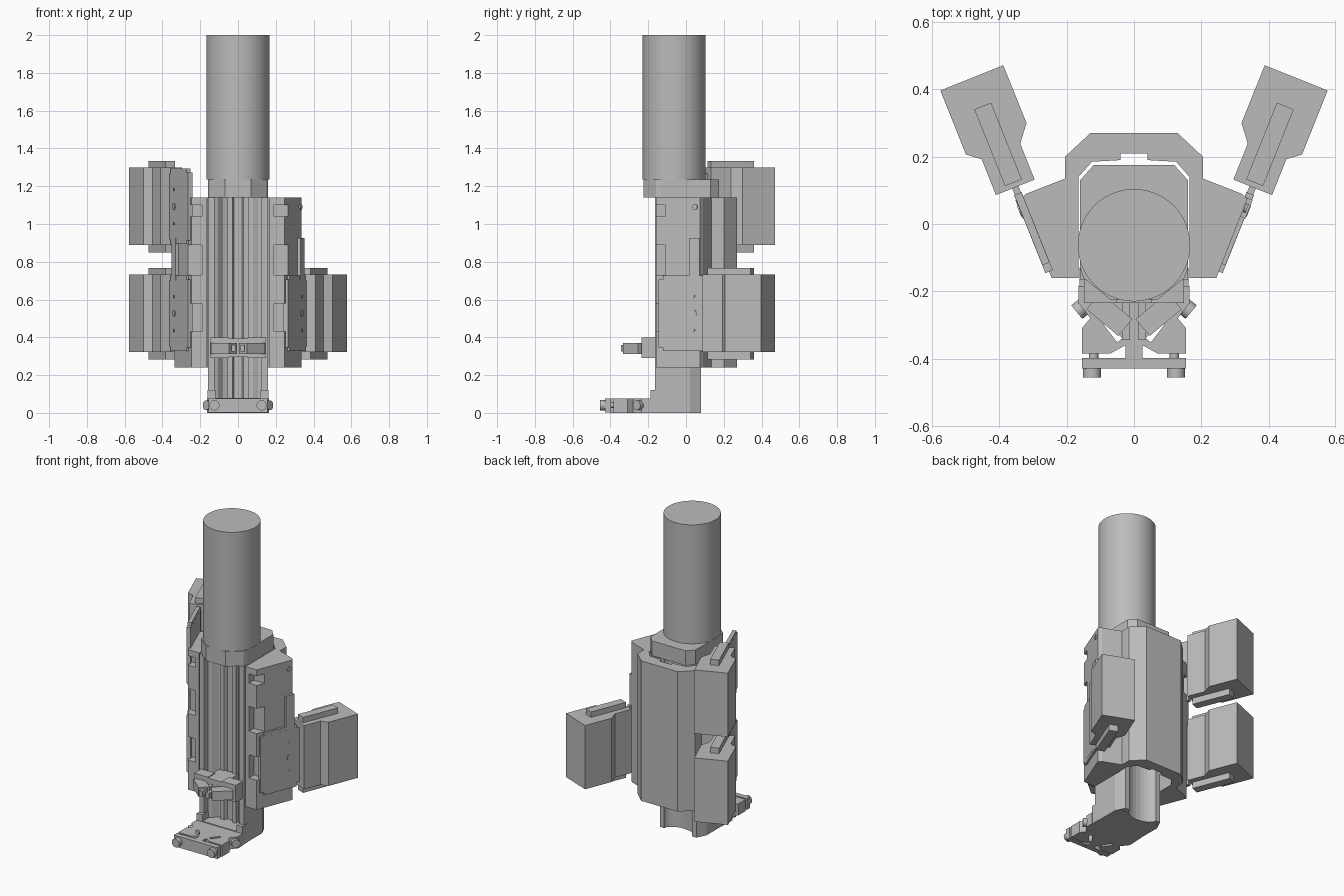
import bpy, bmesh, math
from mathutils import Matrix, Vector

if "Cube" in bpy.data.objects:
    bpy.data.objects.remove(bpy.data.objects["Cube"])

grey = bpy.data.materials.new("machined_grey")
grey.use_nodes = True
grey.diffuse_color = (0.5, 0.5, 0.5, 1)
grey.node_tree.nodes["Principled BSDF"].inputs["Base Color"].default_value = (0.5, 0.5, 0.5, 1)


def finish(name, bm):
    bmesh.ops.recalc_face_normals(bm, faces=bm.faces)
    mesh = bpy.data.meshes.new(name)
    bm.to_mesh(mesh)
    bm.free()
    mesh.materials.append(grey)
    obj = bpy.data.objects.new(name, mesh)
    bpy.context.collection.objects.link(obj)
    return obj


def prism(name, pts, z0, z1, frame=Matrix()):
    """Extrude a plan outline from z0 to z1."""
    bm = bmesh.new()
    face = bm.faces.new([bm.verts.new((x, y, z0)) for x, y in pts])
    top = bmesh.ops.extrude_face_region(bm, geom=[face])["geom"]
    bmesh.ops.translate(bm, vec=(0, 0, z1 - z0), verts=[v for v in top if isinstance(v, bmesh.types.BMVert)])
    bm.transform(frame)
    return finish(name, bm)


def box(name, x, y, z, frame=Matrix()):
    return prism(name, [(x[0], y[0]), (x[1], y[0]), (x[1], y[1]), (x[0], y[1])], *z, frame)


def rod(name, start, end, radius, sides=24):
    a, b = Vector(start), Vector(end)
    bm = bmesh.new()
    bmesh.ops.create_cone(bm, cap_ends=True, segments=sides, radius1=radius, radius2=radius, depth=(b - a).length)
    bm.transform(Matrix.Translation((a + b) / 2) @ (b - a).to_track_quat("Z", "Y").to_matrix().to_4x4())
    obj = finish(name, bm)
    bpy.context.view_layer.objects.active = obj
    obj.select_set(True)
    bpy.ops.object.shade_smooth_by_angle(angle=math.radians(40))
    obj.select_set(False)
    return obj


def cut(target, cutters):
    """Subtract the cutters and delete them."""
    bpy.context.view_layer.objects.active = target
    for c in cutters:
        mod = target.modifiers.new("cut", "BOOLEAN")
        mod.object, mod.operation, mod.solver = c, "DIFFERENCE", "EXACT"
        bpy.ops.object.modifier_apply(modifier=mod.name)
        bpy.data.objects.remove(c)


def both(half):
    """Close a half outline by mirroring it in x."""
    return half + [(-x, y) for x, y in reversed(half) if x > 0]


# Motor and its adapter
rod("motor", (0, -0.063, 1.235), (0, -0.063, 2), 0.167, 64)
prism("motor_adapter", both([(0.07, -0.225), (0.15, -0.16), (0.16, -0.13), (0.16, 0.13), (0.12, 0.175)]), 1.14, 1.235)

# Ribbed column with an open front and a hollow back
hollow = [(0.1 * math.cos(a), 0.08 - 0.06 * math.sin(a)) for a in (math.pi / 2 * i / 6 for i in range(7))]
front = [(0, -0.08), (0.02, -0.08), (0.03, -0.1), (0.055, -0.1), (0.055, -0.075), (0.08, -0.085),
         (0.105, -0.115), (0.125, -0.125), (0.125, -0.165), (0.16, -0.165)]
prism("column", both(front + [(0.16, 0.02), (0.13, 0.08)] + hollow[:-1] + [(0, 0.02)]), 0, 1.14)
box("column_base", (-0.155, 0.155), (-0.188, -0.07), (0, 0.08))
for s in (-1, 1):
    box("base_shoulder", sorted((s * 0.12, s * 0.162)), (-0.188, -0.13), (0, 0.12))
    rod("base_bolt", (s * 0.12, 0.03, -0.001), (s * 0.12, 0.03, 0.02), 0.022)

# Back bracket wrapping the column, with angled wings
bracket = prism("bracket", both([(0.04, 0.21), (0.04, 0.19), (0.125, 0.185), (0.165, 0.14), (0.165, -0.16), (0.245, -0.16),
                                 (0.337, 0.075), (0.32, 0.09), (0.205, 0.135), (0.205, 0.2), (0.13, 0.27)]), 0.24, 1.14)
cutters = [rod("hole", (x, 0.2, z), (x, 0.3, z), 0.02) for x, z in ((0.075, 0.31), (0.075, 0.49), (-0.09, 0.4))]
for s in (-1, 1):
    for z0, z1 in ((0.43, 0.58), (0.73, 0.89), (1.04, 1.1)):
        cutters.append(box("notch", sorted((s * 0.19, s * 0.4)), (-0.2, -0.11), (z0, z1)))
cut(bracket, cutters)


def wing_frame(s):
    """Local x runs back along the wing face, local y points outward."""
    u, n = Vector((s * 0.372, 0.928, 0)), Vector((s * 0.928, -0.372, 0))
    m = Matrix((u, n, Vector((0, 0, 1)))).transposed().to_4x4()
    return Matrix.Translation((s * 0.245, -0.16, 0)) @ m


# Recess in each wing beside the upper connector position
for s in (-1, 1):
    cut(bracket, [box("recess", (0.1, 0.3), (-0.05, 0.03), (0.93, 1.05), wing_frame(s))])


def connector(s, z):
    """Thin board on the wing with a housing at its back end."""
    f = wing_frame(s)
    b = 0.025
    bm_pts = [(0.02, 0.012), (0.27, 0.012), (0.27, -0.012), (0.02, -0.012)]
    board = prism("connector_board", bm_pts, z + b, z + 0.41 - b, f)
    box("board_middle", (0.02 + b, 0.27), (-0.0115, 0.0115), (z + 0.005, z + 0.405), f)
    holes = []
    for dz, r in ((0.115, 0.008), (0.205, 0.018), (0.295, 0.008)):
        p = [f @ Vector((0.22, y, z + dz)) for y in (0.0, 0.03)]
        rod("board_screw", p[0], f @ Vector((0.22, 0.016, z + dz)), r, 16)
    prism("connector_housing", [(0.29, 0.062), (0.405, 0.062), (0.435, 0.1), (0.64, 0.1), (0.64, -0.102),
                                (0.455, -0.102), (0.405, -0.062), (0.29, -0.062)], z, z + 0.41, f)
    box("housing_key", (0.305, 0.55), (-0.027, 0.027), (z - 0.04, z + 0.445), f)
    box("board_neck", (0.26, 0.3), (-0.01, 0.01), (z + 0.03, z + 0.38), f)


for s, z in ((-1, 0.322), (-1, 0.888), (1, 0.322)):
    connector(s, z)

# Raised strips and top lugs on the wings
for s in (-1, 1):
    f = wing_frame(s)
    box("wing_strip", (0.195, 0.255), (-0.02, 0.014), (0.7, 0.925), f)
    rod("lug_screw", f @ Vector((0.225, 0, 1.09)), f @ Vector((0.225, 0.008, 1.09)), 0.014, 16)

# Foot plate with clamp bar
foot = prism("foot", both([(0.025, -0.4), (0.025, -0.36), (0.07, -0.385), (0.155, -0.385), (0.155, -0.31), (0.13, -0.28),
                           (0.165, -0.235), (0.165, -0.185)]), 0, 0.075)
cutters = []
for s in (-1, 1):
    cutters.append(rod("hole", (s * 0.12, -0.327, -0.1), (s * 0.12, -0.327, 0.2), 0.02))
    cutters.append(prism("slot", [(s * 0.035, -0.34), (s * 0.05, -0.352), (s * 0.09, -0.3), (s * 0.075, -0.29)], -0.1, 0.2))
cut(foot, cutters)
box("clamp_bar", (-0.155, 0.155), (-0.43, -0.398), (0.003, 0.075))
for s in (-1, 1):
    rod("clamp_bolt_shaft", (s * 0.12, -0.41, 0.04), (s * 0.12, -0.37, 0.04), 0.014)
    rod("clamp_bolt_head", (s * 0.125, -0.456, 0.04), (s * 0.125, -0.43, 0.04), 0.027)
    rod("side_bolt", (s * 0.125, -0.225, 0.04), (s * 0.17, -0.262, 0.04), 0.026)

# Sensor clip on the column front, with two arms at an angle
box("clip_body", (-0.065, 0.065), (-0.235, -0.09), (0.295, 0.395))
for s in (-1, 1):
    box("clip_flange", sorted((s * 0.05, s * 0.148)), (-0.235, -0.163), (0.29, 0.4))
    arm_frame = Matrix.Translation((s * 0.075, -0.27, 0)) @ Matrix.Rotation(s * math.radians(40), 4, "Z")
    arm = box("clip_arm", (-0.062, 0.062), (-0.03, 0.035), (0.312, 0.37), arm_frame)
    cut(arm, [rod("hole", arm_frame @ Vector((0, -0.06, 0.341)), arm_frame @ Vector((0, -0.01, 0.341)), 0.02)])
    rod("arm_screw", arm_frame @ Vector((0, -0.02, 0.341)), arm_frame @ Vector((0, 0, 0.341)), 0.012)
    box("clip_finger", sorted((s * 0.012, s * 0.035)), (-0.345, -0.23), (0.325, 0.36))
